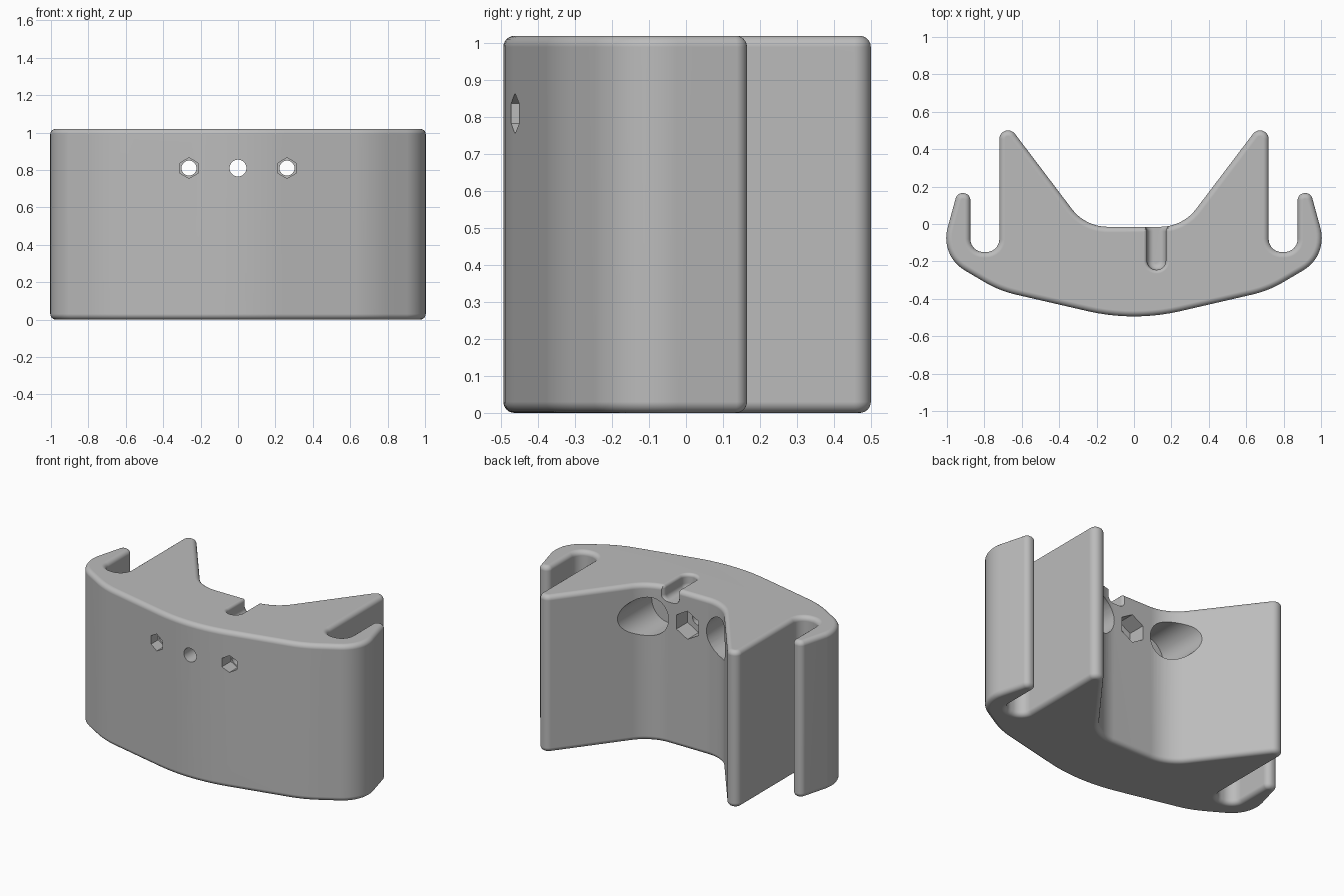
import bpy, bmesh, math
from mathutils import Vector, Matrix

cube = bpy.data.objects.get("Cube")
if cube:
    bpy.data.objects.remove(cube, do_unlink=True)

HEIGHT = 1.02
HOLE_Z = 0.81

grey = bpy.data.materials.new("plain grey")
grey.use_nodes = True
grey.diffuse_color = (0.5, 0.5, 0.5, 1)
grey.node_tree.nodes["Principled BSDF"].inputs["Base Color"].default_value = (0.5, 0.5, 0.5, 1)


def rounded(corners, steps=10):
    """Turn (x, y, radius) corners into an outline with round corners."""
    out = []
    for i, (x, y, r) in enumerate(corners):
        p = Vector((x, y, 0))
        if r == 0:
            out.append(p)
            continue
        u = (Vector((*corners[i - 1][:2], 0)) - p).normalized()
        v = (Vector((*corners[(i + 1) % len(corners)][:2], 0)) - p).normalized()
        half = u.angle(v) / 2
        centre = p + (u + v).normalized() * r / math.sin(half)
        t = r / math.tan(half)
        a, b = (p + u * t - centre).normalized(), (p + v * t - centre).normalized()
        out += [centre + a.slerp(b, k / steps) * r for k in range(steps + 1)]
    return out


def inset(outline, d):
    """Move a counter-clockwise outline inwards by d."""
    out = []
    for i, p in enumerate(outline):
        e = (p - outline[i - 1]).normalized()
        f = (outline[(i + 1) % len(outline)] - p).normalized()
        n, m = Vector((-e.y, e.x, 0)), Vector((-f.y, f.x, 0))
        out.append(p + (n + m) * d / (1 + n.dot(m)))
    return out


def make_object(name, bm):
    bmesh.ops.recalc_face_normals(bm, faces=bm.faces)
    mesh = bpy.data.meshes.new(name)
    bm.to_mesh(mesh)
    bm.free()
    mesh.materials.append(grey)
    obj = bpy.data.objects.new(name, mesh)
    bpy.context.collection.objects.link(obj)
    return obj


def loft(name, outline, levels):
    """Stack inset copies of an outline; levels are (inset, z)."""
    bm = bmesh.new()
    rings = [[bm.verts.new((p.x, p.y, z)) for p in inset(outline, d)] for d, z in levels]
    count = len(outline)
    for low, high in zip(rings, rings[1:]):
        for i in range(count):
            j = (i + 1) % count
            bm.faces.new((low[i], low[j], high[j], high[i]))
    bm.faces.new(rings[0][::-1])
    bm.faces.new(rings[-1])
    return make_object(name, bm)


def fillet(r, z, start, end, up, steps=6):
    """Quarter-round levels between two angles in degrees."""
    angles = [math.radians(start + (end - start) * k / steps) for k in range(steps + 1)]
    return [(r * (1 - math.cos(a)), z + up * r * math.sin(a)) for a in angles]


def hole(x, radius, y0, y1, sides=48):
    bm = bmesh.new()
    place = Matrix.Translation((x, (y0 + y1) / 2, HOLE_Z)) @ Matrix.Rotation(math.pi / 2, 4, "X")
    bmesh.ops.create_cone(bm, cap_ends=True, segments=sides, radius1=radius,
                          radius2=radius, depth=y1 - y0, matrix=place)
    return make_object("hole_cutter", bm)


# Body: one half of the plan, mirrored, with rounded top and bottom rims
half = [
    (0.72, -0.357, 0.6), (1.037, -0.17, 0.2),      # front flank
    (0.946, 0.165, 0.037), (0.875, 0.165, 0.037),  # side clip
    (0.875, -0.15, 0.07), (0.72, -0.15, 0.07),     # slot
    (0.72, 0.5, 0.045), (0.65, 0.5, 0.045),        # horn
    (0.26, -0.015, 0.24),                          # back hollow
]
plan = [(0, -0.523, 1.1)] + half + [(-x, y, r) for x, y, r in reversed(half)]
RIM = 0.03
body = loft("body", rounded(plan),
            fillet(RIM, RIM, 90, 0, -1) + fillet(RIM, HEIGHT - RIM, 0, 90, 1))

# Cable notch in the top, opening to the back
notch = rounded([(0.07, -0.245, 0.049), (0.17, -0.245, 0.049), (0.17, -0.03, 0.03),
                 (0.2, 0.01, 0), (0.2, 0.06, 0), (0.04, 0.06, 0), (0.04, 0.01, 0),
                 (0.07, -0.03, 0.03)])
flare = [(-0.02 * (1 - math.cos(a)), HEIGHT - 0.02 + 0.02 * math.sin(a))
         for a in [math.radians(18 * k) for k in range(6)]]
cutters = [loft("notch_cutter", notch,
                fillet(0.035, HEIGHT - 0.06, 90, 0, -1) + flare + [(-0.02, HEIGHT + 0.05)])]

# Screw holes: nut pockets in front at the sides, at the back in the middle
cutters += [hole(0, 0.045, -0.7, 0.3), hole(0, 0.092, -0.13, 0.1, 6)]
for side in (-1, 1):
    x = side * 0.262
    cutters += [hole(x, 0.04, -0.7, 0.3), hole(x, 0.055, -0.7, -0.38, 6),
                hole(x, 0.125, -0.2, 0.45)]

bpy.ops.object.select_all(action="DESELECT")
body.select_set(True)
bpy.context.view_layer.objects.active = body
for cutter in cutters:
    mod = body.modifiers.new("cut", "BOOLEAN")
    mod.operation = "DIFFERENCE"
    mod.solver = "EXACT"
    mod.object = cutter
    bpy.ops.object.modifier_apply(modifier=mod.name)
    bpy.data.objects.remove(cutter, do_unlink=True)

# Smooth rounded faces, crisp hole edges
bpy.ops.object.shade_smooth_by_angle(angle=math.radians(30))
weighted = body.modifiers.new("weighted_normals", "WEIGHTED_NORMAL")
weighted.keep_sharp = True
